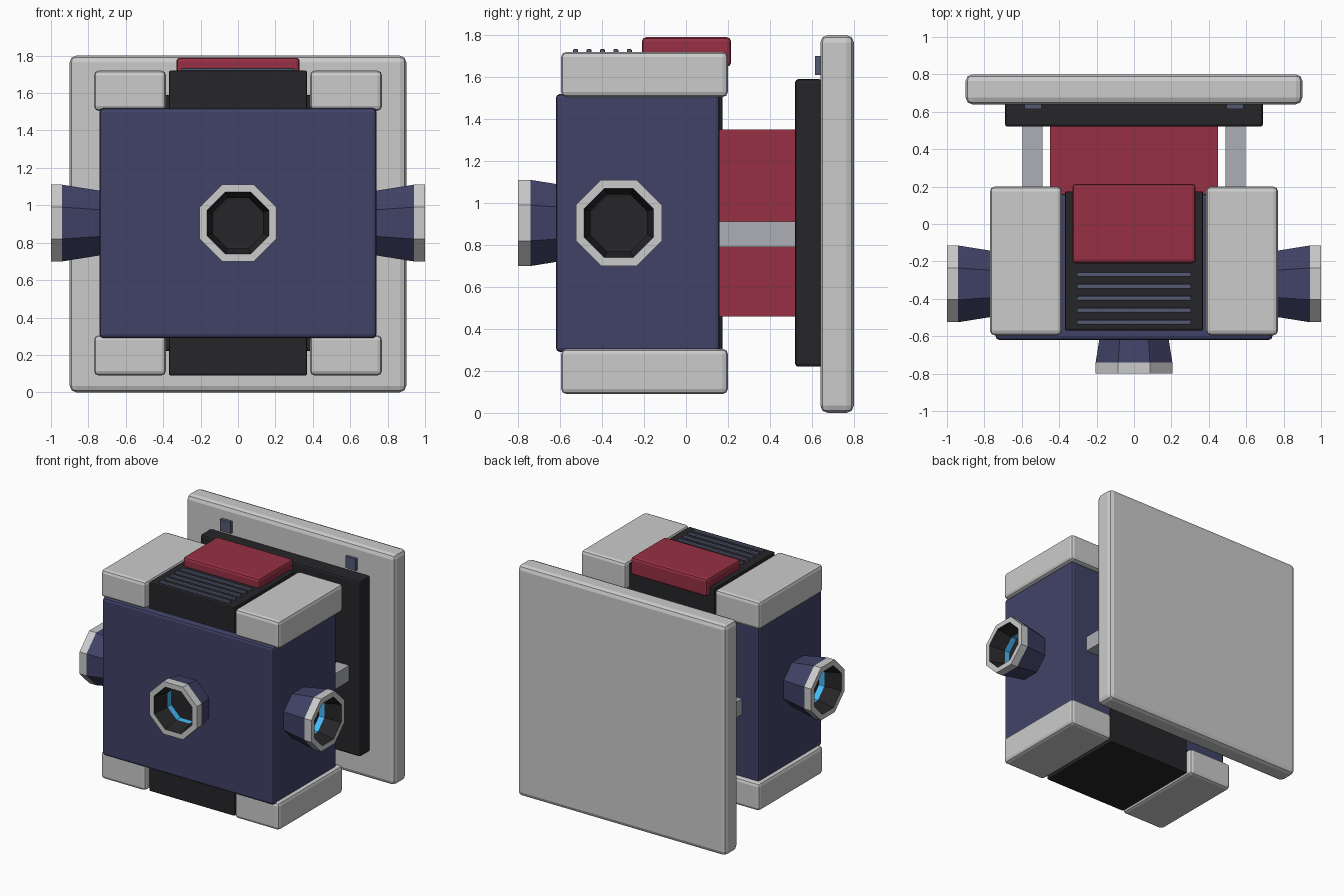
import bpy, bmesh
from math import cos, sin, pi

if "Cube" in bpy.data.objects:
    bpy.data.objects.remove(bpy.data.objects["Cube"])


def material(name, r, g, b):
    m = bpy.data.materials.new(name)
    m.diffuse_color = (r, g, b, 1)
    m.use_nodes = True
    m.node_tree.nodes["Principled BSDF"].inputs["Base Color"].default_value = m.diffuse_color
    return m


NAVY = material("navy", 0.052, 0.055, 0.135)
RED = material("red", 0.31, 0.03, 0.058)
DARK = material("dark", 0.019, 0.019, 0.022)
SLATE = material("slate", 0.09, 0.1, 0.17)
STEEL = material("steel", 0.42, 0.43, 0.47)
GLOW = material("glow", 0.06, 0.5, 0.95)


def finish(name, bm, mat):
    me = bpy.data.meshes.new(name)
    bm.to_mesh(me)
    bm.free()
    ob = bpy.data.objects.new(name, me)
    bpy.context.collection.objects.link(ob)
    if mat:
        me.materials.append(mat)
    return ob


def box(name, x, y, z, mat=None, bevel=0.0):
    """Box from (min, max) ranges, with optional rounded edges."""
    bm = bmesh.new()
    bmesh.ops.create_cube(bm, size=1)
    for v in bm.verts:
        v.co = [(a + b) / 2 + c * (b - a) for c, (a, b) in zip(v.co, (x, y, z))]
    ob = finish(name, bm, mat)
    if bevel:
        mod = ob.modifiers.new("bevel", "BEVEL")
        mod.width = bevel
        mod.segments = 2
    return ob


def octagon_tube(name, profile, mat, loc, turn, cap=False):
    """Eight-sided tube from (apothem, depth) points, opening towards -y."""
    bm = bmesh.new()
    rings = []
    for apothem, depth in profile:
        r = apothem / cos(pi / 8)
        rings.append([bm.verts.new((r * cos(pi / 8 + k * pi / 4), depth,
                                    r * sin(pi / 8 + k * pi / 4))) for k in range(8)])
    for a, b in zip(rings, rings[1:]):
        for k in range(8):
            n = (k + 1) % 8
            bm.faces.new((a[k], a[n], b[n], b[k]))
    if cap:
        bm.faces.new(rings[-1])
    ob = finish(name, bm, mat)
    ob.location = loc
    ob.rotation_euler.z = turn


# Mounting plate and its backing
box("wall_plate", (-0.9, 0.9), (0.64, 0.8), (0, 1.8), None, 0.035)
box("backing_plate", (-0.69, 0.69), (0.52, 0.65), (0.22, 1.59), DARK, 0.015)

# Body, central core and rear block
box("body", (-0.74, 0.74), (-0.62, 0.16), (0.29, 1.52), NAVY, 0.02)
box("core", (-0.37, 0.37), (-0.57, 0.175), (0.09, 1.72), DARK, 0.01)
box("rear_block", (-0.45, 0.45), (0.1, 0.53), (0.46, 1.35), RED)

# Top cap and vent slats
box("top_cap", (-0.33, 0.33), (-0.21, 0.215), (1.65, 1.79), RED, 0.02)
for i in range(5):
    y = -0.27 - 0.064 * i
    box(f"vent_slat_{i + 1}", (-0.305, 0.305), (y - 0.012, y + 0.012), (1.7, 1.733), SLATE, 0.005)

# Mirrored corner blocks, support rods and tabs
for side, s in (("left", -1), ("right", 1)):
    def span(a, b):
        return tuple(sorted((s * a, s * b)))
    box(f"upper_corner_{side}", span(0.385, 0.77), (-0.595, 0.2), (1.505, 1.72), None, 0.025)
    box(f"lower_corner_{side}", span(0.385, 0.77), (-0.595, 0.2), (0.09, 0.305), None, 0.025)
    box(f"support_rod_{side}", span(0.49, 0.595), (0.1, 0.53), (0.79, 0.912), STEEL)
    box(f"tab_{side}", span(0.495, 0.585), (0.615, 0.65), (1.61, 1.7), SLATE)

# Octagonal nozzles on three sides
for side, loc, turn in (("front", (0, -0.8, 0.905), 0),
                        ("right", (1, -0.32, 0.905), pi / 2),
                        ("left", (-1, -0.32, 0.905), -pi / 2)):
    octagon_tube(f"nozzle_{side}", [(0.17, 0.28), (0.205, 0.06)], NAVY, loc, turn)
    octagon_tube(f"nozzle_rim_{side}", [(0.205, 0.06), (0.205, 0), (0.165, 0)], None, loc, turn)
    octagon_tube(f"nozzle_lining_{side}", [(0.165, 0), (0.135, 0.125)], DARK, loc, turn)
    octagon_tube(f"nozzle_glow_{side}", [(0.135, 0.125), (0.135, 0.172)], GLOW, loc, turn)
    octagon_tube(f"nozzle_floor_{side}", [(0.135, 0.172), (0.12, 0.174)], DARK, loc, turn, True)
